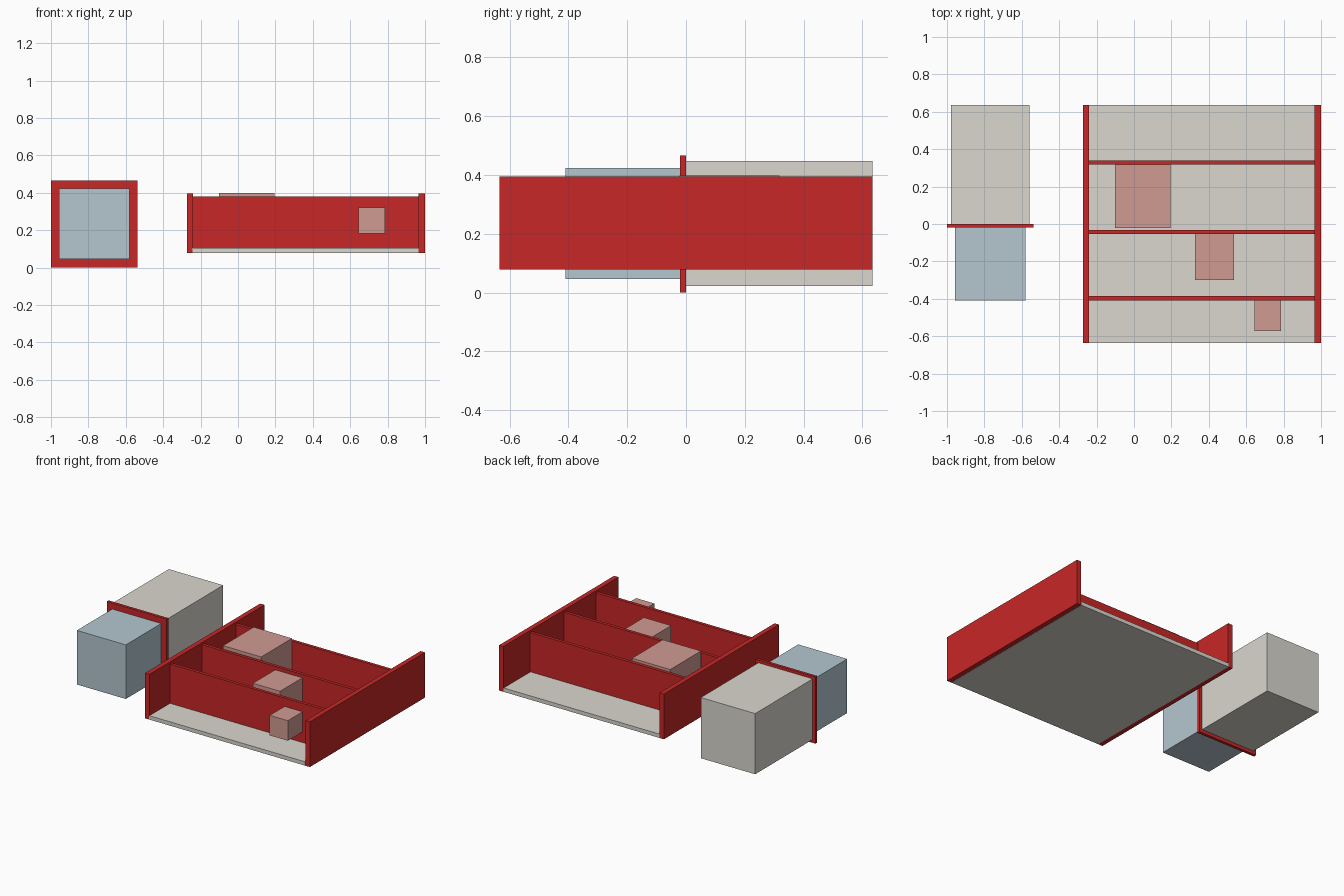
import bpy, bmesh

if "Cube" in bpy.data.objects:
    bpy.data.objects.remove(bpy.data.objects["Cube"])


def material(name, color):
    m = bpy.data.materials.new(name)
    m.diffuse_color = color
    m.use_nodes = True
    m.node_tree.nodes["Principled BSDF"].inputs["Base Color"].default_value = m.diffuse_color
    return m


red = material("red", (0.58, 0.02, 0.02, 1))
blue = material("pale_blue", (0.46, 0.57, 0.63, 1))
pink = material("pink", (0.63, 0.33, 0.29, 1))
cream = material("warm_grey", (0.70, 0.68, 0.62, 1))


def box(name, x, y, z, mat):
    """Box given by its min/max range on each axis."""
    bm = bmesh.new()
    bmesh.ops.create_cube(bm, size=1)
    for v in bm.verts:
        v.co = [r[0] if c < 0 else r[1] for r, c in zip((x, y, z), v.co)]
    mesh = bpy.data.meshes.new(name)
    bm.to_mesh(mesh)
    bm.free()
    mesh.materials.append(mat)
    ob = bpy.data.objects.new(name, mesh)
    bpy.context.collection.objects.link(ob)
    return ob


# Framed unit: plate with a box on either side
box("frame_plate", (-1.0, -0.538), (-0.02, 0.0), (0.0, 0.466), red)
box("front_box", (-0.958, -0.58), (-0.41, -0.02), (0.046, 0.424), blue)
box("rear_box", (-0.979, -0.559), (0.0, 0.635), (0.023, 0.447), cream)

# Tray floor and side walls
box("tray_floor", (-0.242, 0.964), (-0.635, 0.635), (0.079, 0.106), cream)
for name, x0 in (("left_wall", -0.274), ("right_wall", 0.966)):
    box(name, (x0, x0 + 0.034), (-0.635, 0.635), (0.079, 0.395), red)

# Dividers, each with a block attached to its front face
rows = (  # divider front y, block centre x, block width, block depth
    (0.318, 0.047, 0.295, 0.34),
    (-0.054, 0.43, 0.21, 0.246),
    (-0.408, 0.715, 0.14, 0.163),
)
for i, (y, cx, w, d) in enumerate(rows, 1):
    box(f"divider_{i}", (-0.24, 0.966), (y, y + 0.022), (0.106, 0.38), red)
    h = w / 2
    box(f"block_{i}", (cx - h, cx + h), (y - d, y), (0.251 - h, 0.251 + h), pink)
